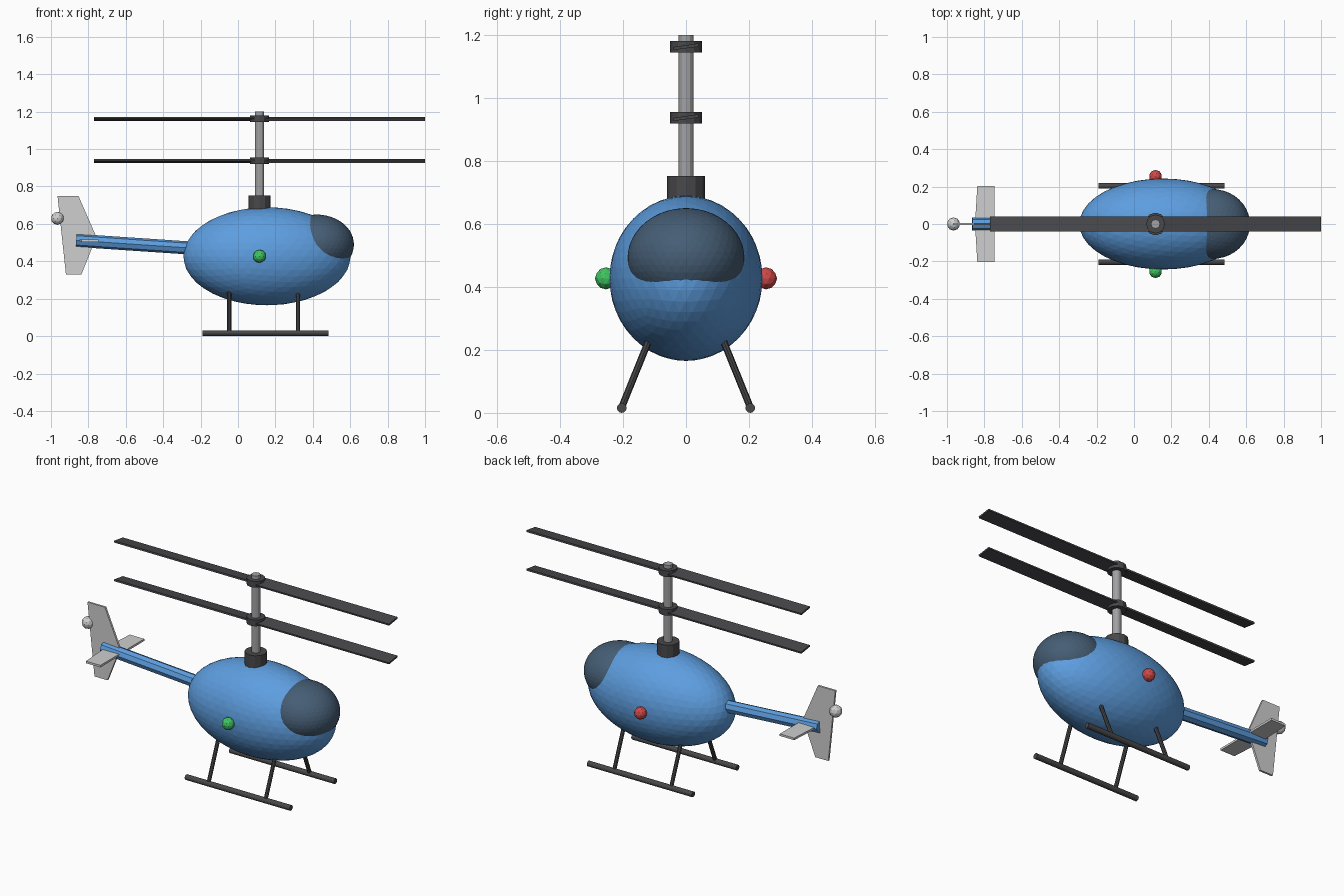
import bpy, bmesh, math
from mathutils import Matrix, Vector

cube = bpy.data.objects.get("Cube")
if cube:
    bpy.data.objects.remove(cube, do_unlink=True)


def material(name, r, g, b):
    m = bpy.data.materials.new(name)
    m.use_nodes = True
    m.diffuse_color = (r, g, b, 1)
    bsdf = next(n for n in m.node_tree.nodes if n.type == "BSDF_PRINCIPLED")
    bsdf.inputs["Base Color"].default_value = (r, g, b, 1)
    return m


BLUE = material("sky blue", 0.11, 0.34, 0.74)
GLASS = material("dark blue glass", 0.06, 0.11, 0.175)
DARK = material("charcoal", 0.065, 0.063, 0.068)
STEEL = material("steel grey", 0.36, 0.36, 0.37)
PALE = material("pale grey", 0.62, 0.62, 0.62)
RED = material("signal red", 0.62, 0.065, 0.065)
GREEN = material("signal green", 0.05, 0.55, 0.12)


def finish(name, bm, mat):
    bmesh.ops.recalc_face_normals(bm, faces=bm.faces)
    mesh = bpy.data.meshes.new(name)
    bm.to_mesh(mesh)
    bm.free()
    mesh.materials.append(mat)
    obj = bpy.data.objects.new(name, mesh)
    bpy.context.collection.objects.link(obj)
    return obj


def ball(name, center, radii, mat, detail):
    bm = bmesh.new()
    matrix = Matrix.Translation(center) @ Matrix.Diagonal((*radii, 1))
    bmesh.ops.create_icosphere(bm, subdivisions=detail, radius=1, matrix=matrix)
    return finish(name, bm, mat)


def rod(name, start, end, radius, mat, sides=12):
    start, end = Vector(start), Vector(end)
    axis = end - start
    turn = axis.to_track_quat("Z", "Y").to_matrix().to_4x4()
    bm = bmesh.new()
    bmesh.ops.create_cone(bm, cap_ends=True, segments=sides, radius1=radius,
                          radius2=radius, depth=axis.length,
                          matrix=Matrix.Translation((start + end) / 2) @ turn)
    return finish(name, bm, mat)


def plate(name, outline, thickness, mat):
    """Solid plate from a flat outline, centred on its plane."""
    bm = bmesh.new()
    face = bm.faces.new([bm.verts.new(p) for p in outline])
    face.normal_update()
    offset = face.normal * thickness
    bmesh.ops.translate(bm, verts=bm.verts, vec=-offset / 2)
    top = bmesh.ops.extrude_face_region(bm, geom=[face], use_keep_orig=True)
    moved = [v for v in top["geom"] if isinstance(v, bmesh.types.BMVert)]
    bmesh.ops.translate(bm, verts=moved, vec=offset)
    return finish(name, bm, mat)


# Cabin, canopy and side lights
ball("cabin", (0.155, 0, 0.427), (0.447, 0.243, 0.262), BLUE, 4)
ball("canopy", (0.42, 0, 0.49), (0.2, 0.186, 0.16), GLASS, 4)
ball("left_light", (0.115, 0.254, 0.427), (0.035,) * 3, RED, 2)
ball("right_light", (0.115, -0.254, 0.427), (0.035,) * 3, GREEN, 2)

# Mast
MAST = 0.115
rod("mast_base", (MAST, 0, 0.64), (MAST, 0, 0.752), 0.06, DARK)
rod("mast", (MAST, 0, 0.7), (MAST, 0, 1.2), 0.024, STEEL)

# Twin rotors, blades pitched in opposite directions
for label, height in (("lower", 0.937), ("upper", 1.162)):
    rod(label + "_hub", (MAST, 0, height - 0.018), (MAST, 0, height + 0.018), 0.05, DARK)
    for side, sign in (("front", 1), ("rear", -1)):
        bm = bmesh.new()
        bmesh.ops.create_cube(bm, size=1, matrix=(
            Matrix.Translation((MAST + sign * 0.4425, 0, height))
            @ Matrix.Rotation(math.radians(8) * sign, 4, "X")
            @ Matrix.Diagonal((0.885, 0.08, 0.01, 1))))
        finish(f"{label}_{side}_blade", bm, DARK)

# Tail boom, fin, stabilisers and tail light
rod("tail_boom", (-0.865, 0, 0.512), (-0.15, 0, 0.464), 0.035, BLUE, 8)
fin = [(-0.965, 0.75), (-0.853, 0.75), (-0.757, 0.53), (-0.837, 0.33), (-0.92, 0.33)]
plate("tail_fin", [(x, 0, z) for x, z in fin], 0.012, PALE)
for side, sign in (("left", 1), ("right", -1)):
    plate(side + "_stabiliser",
          [(-0.85, 0, 0.51), (-0.745, 0, 0.51),
           (-0.745, sign * 0.202, 0.51), (-0.838, sign * 0.202, 0.51)], 0.012, PALE)
ball("tail_light", (-0.965, 0, 0.63), (0.035,) * 3, PALE, 2)

# Landing skids and struts
for side, sign in (("left", 1), ("right", -1)):
    y = sign * 0.204
    rod(side + "_skid", (-0.19, y, 0.0155), (0.485, y, 0.0155), 0.0155, DARK)
    for end, x in (("front", 0.32), ("rear", -0.047)):
        rod(f"{side}_{end}_strut", (x, y, 0.018), (x, sign * 0.11, 0.25), 0.011, DARK, 8)
